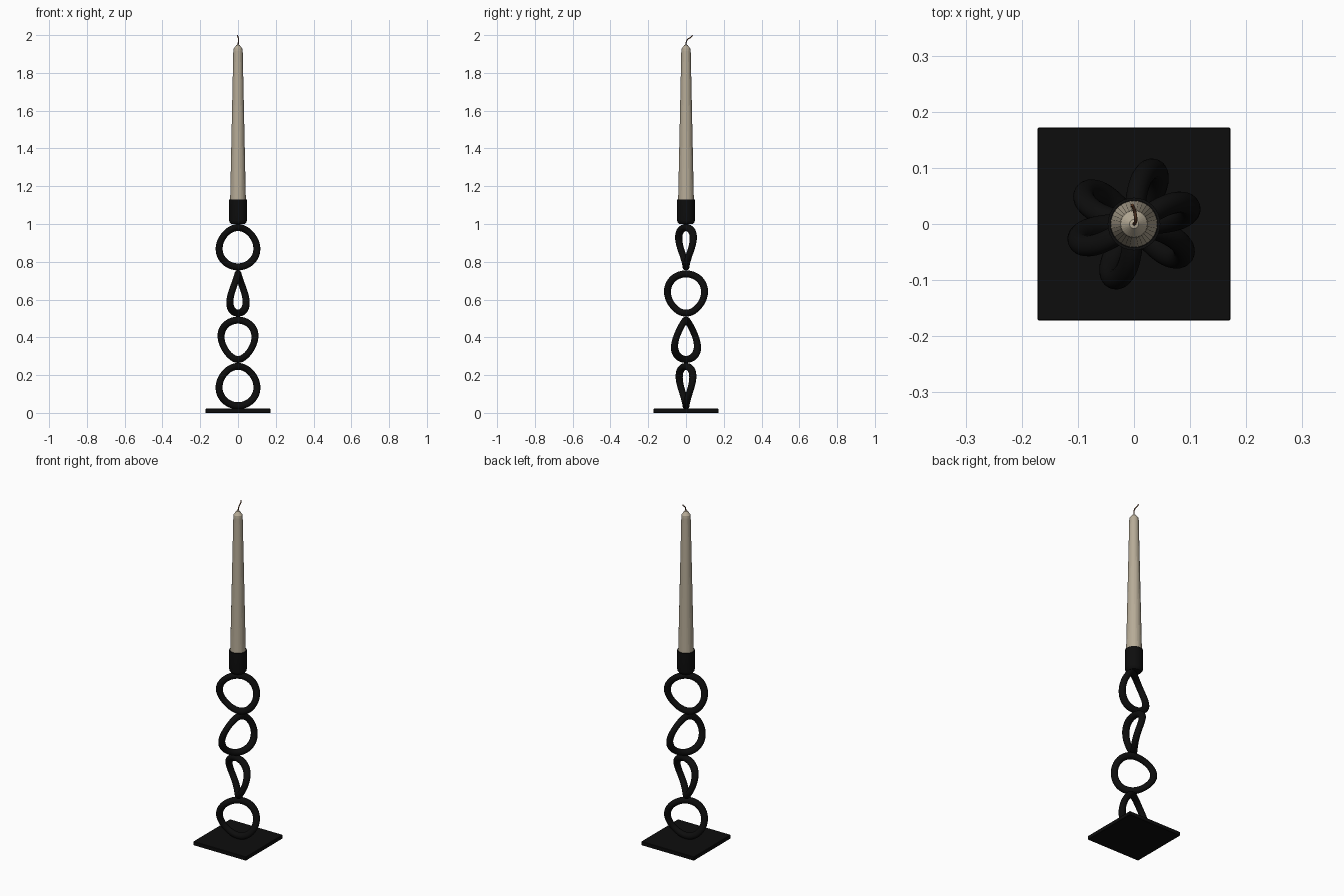
import bpy, bmesh, math
from mathutils import Matrix

cube = bpy.data.objects.get("Cube")
if cube:
    bpy.data.objects.remove(cube, do_unlink=True)


def material(name, rgb, rough):
    m = bpy.data.materials.new(name)
    m.use_nodes = True
    m.diffuse_color = (*rgb, 1)
    bsdf = m.node_tree.nodes["Principled BSDF"]
    bsdf.inputs["Base Color"].default_value = (*rgb, 1)
    bsdf.inputs["Roughness"].default_value = rough
    return m


black = material("black_iron", (0.004, 0.004, 0.004), 0.6)
wax = material("cream_wax", (0.47, 0.41, 0.31), 0.6)
brown = material("wick_brown", (0.13, 0.05, 0.02), 0.8)


def add_object(name, bm, mat):
    bmesh.ops.recalc_face_normals(bm, faces=bm.faces)
    me = bpy.data.meshes.new(name)
    bm.to_mesh(me)
    bm.free()
    me.materials.append(mat)
    ob = bpy.data.objects.new(name, me)
    bpy.context.collection.objects.link(ob)
    return ob


def smooth(ob, angle):
    bpy.ops.object.select_all(action="DESELECT")
    ob.select_set(True)
    bpy.context.view_layer.objects.active = ob
    bpy.ops.object.shade_smooth_by_angle(angle=math.radians(angle))


def lathe(name, profile, sides, mat):
    """Revolve (radius, height) points about the z axis."""
    bm = bmesh.new()
    verts = [bm.verts.new((r, 0, z)) for r, z in profile]
    edges = [bm.edges.new(pair) for pair in zip(verts, verts[1:])]
    bmesh.ops.spin(bm, geom=verts + edges, cent=(0, 0, 0), axis=(0, 0, 1),
                   angle=math.tau, steps=sides, use_merge=True)
    bmesh.ops.remove_doubles(bm, verts=bm.verts, dist=1e-5)
    return add_object(name, bm, mat)


# Square base plate
bm = bmesh.new()
bmesh.ops.create_cube(bm, size=1, matrix=Matrix.Translation((0, 0, 0.011))
                      @ Matrix.Diagonal((0.344, 0.344, 0.022, 1)))
bmesh.ops.bevel(bm, geom=bm.edges[:], offset=0.002, segments=1, affect="EDGES")
add_object("base_plate", bm, black)


# Stacked rings, each twisted about the vertical axis
RING, TUBE = 0.104, 0.0185


def twisted_ring(name, height, start, end):
    bpy.ops.mesh.primitive_torus_add(major_radius=RING, minor_radius=TUBE,
                                     major_segments=64, minor_segments=16)
    ob = bpy.context.object
    ob.name = ob.data.name = name
    ob.data.transform(Matrix.Rotation(math.pi / 2, 4, "X"))
    reach = RING + TUBE
    for v in ob.data.vertices:
        t = (v.co.z + reach) / (2 * reach)
        angle = math.radians(start + (end - start) * t)
        v.co = Matrix.Rotation(angle, 3, "Z") @ v.co
        v.co.z += height
    ob.data.materials.append(black)
    smooth(ob, 60)


twists = [(-2, 34), (-54, -10), (50, 90), (-3, 37)]
for i, (start, end) in enumerate(twists):
    twisted_ring(f"ring_{i + 1}", 0.142 + 0.245 * i, start, end)

# Candle cup with a recess
cup = lathe("candle_cup", [(0, 0.998), (0.036, 1.0), (0.046, 1.012), (0.047, 1.02),
                           (0.047, 1.13), (0.042, 1.13), (0.042, 1.03), (0, 1.03)],
            32, black)
smooth(cup, 35)

# Tapered candle with a conical tip
lathe("candle", [(0, 1.031), (0.0415, 1.031), (0.0415, 1.13), (0.025, 1.915),
                 (0.0235, 1.928), (0.008, 1.948), (0, 1.95)], 32, wax)

# Curved wick
curve = bpy.data.curves.new("wick", "CURVE")
curve.dimensions = "3D"
curve.bevel_depth = 0.003
curve.bevel_resolution = 2
curve.use_fill_caps = True
path = [(0, 0, 1.945), (0.002, 0.002, 1.965), (0.003, 0.01, 1.979),
        (0.001, 0.023, 1.986), (-0.003, 0.034, 1.998)]
spline = curve.splines.new("BEZIER")
spline.bezier_points.add(len(path) - 1)
for point, co in zip(spline.bezier_points, path):
    point.co = co
    point.handle_left_type = point.handle_right_type = "AUTO"
curve.materials.append(brown)
bpy.context.collection.objects.link(bpy.data.objects.new("wick", curve))
